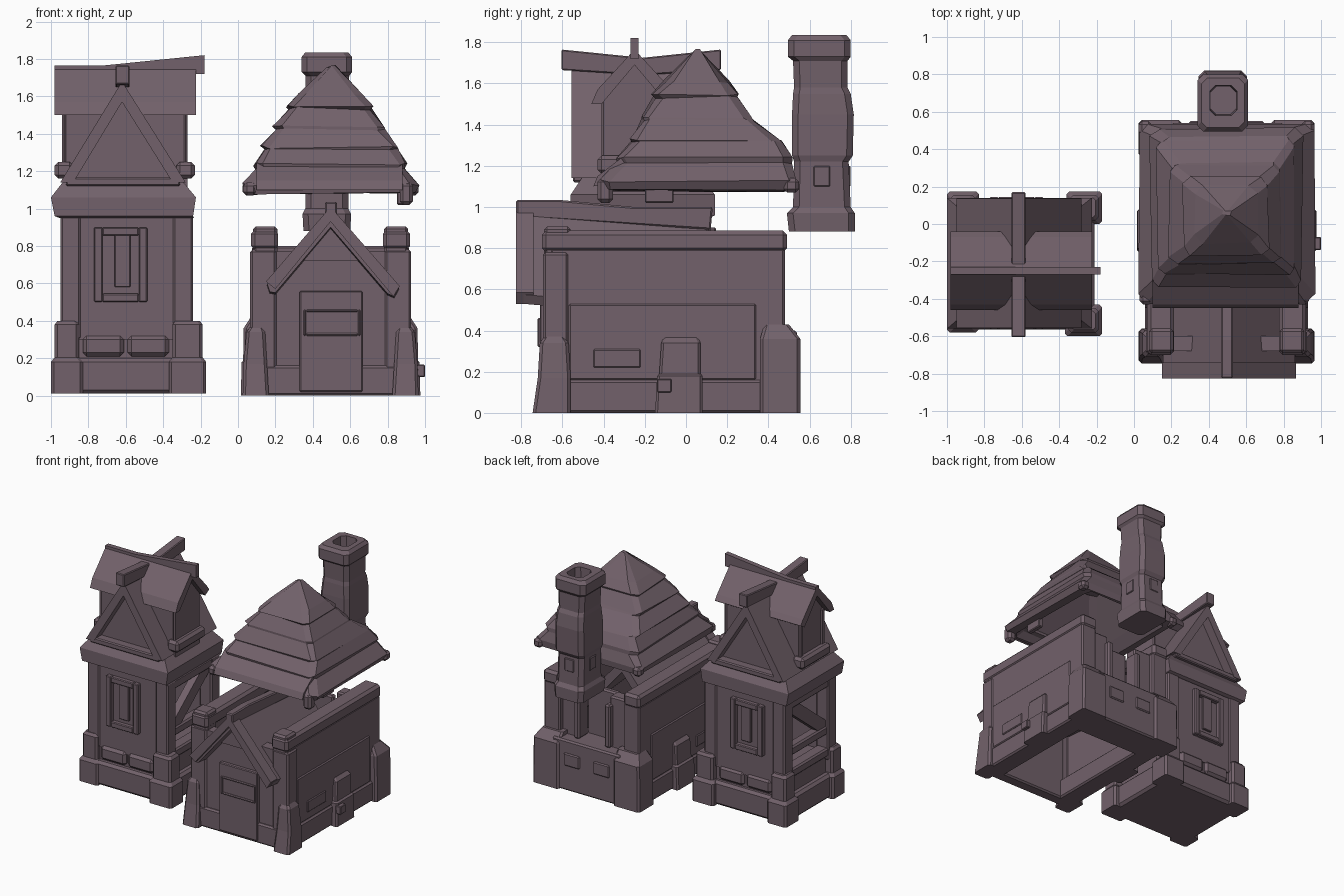
import bpy, bmesh, random
random.seed(4)

mat = bpy.data.materials.new("dusty mauve")
mat.diffuse_color = (0.168, 0.12, 0.145, 1)


def finish(name, bm, bevel=0.0):
    bmesh.ops.recalc_face_normals(bm, faces=bm.faces)
    me = bpy.data.meshes.new(name)
    bm.to_mesh(me)
    bm.free()
    me.materials.append(mat)
    ob = bpy.data.objects.new(name, me)
    bpy.context.collection.objects.link(ob)
    if bevel:
        m = ob.modifiers.new("chamfer", 'BEVEL')
        m.width, m.segments, m.limit_method = bevel, 1, 'ANGLE'
    return ob


def loft(name, rings, cut=0.0, jitter=0.0, bevel=0.0):
    """Stack of rectangles (z, x0, x1, y0, y1), corners cut off by `cut`."""
    bm = bmesh.new()
    loops = []
    for z, x0, x1, y0, y1 in rings:
        c = min(cut, (x1 - x0) * 0.3, (y1 - y0) * 0.3)
        if c > 0:
            pts = [(x0 + c, y0), (x1 - c, y0), (x1, y0 + c), (x1, y1 - c),
                   (x1 - c, y1), (x0 + c, y1), (x0, y1 - c), (x0, y0 + c)]
        else:
            pts = [(x0, y0), (x1, y0), (x1, y1), (x0, y1)]
        j = lambda: random.uniform(-jitter, jitter)
        loops.append([bm.verts.new((x + j(), y + j(), z + j())) for x, y in pts])
    n = len(loops[0])
    for a, b in zip(loops, loops[1:]):
        for i in range(n):
            bm.faces.new((a[i], a[(i + 1) % n], b[(i + 1) % n], b[i]))
    bm.faces.new(loops[0])
    bm.faces.new(loops[-1])
    return finish(name, bm, bevel)


def box(name, x0, x1, y0, y1, z0, z1, bevel=0.012):
    return loft(name, [(z0, x0, x1, y0, y1), (z1, x0, x1, y0, y1)], bevel=bevel)


def prism(name, pts, axis, a0, a1, bevel=0.0, drop=0.0):
    """Extrude a profile: axis 'y' takes (x, z) points, axis 'x' takes (y, z); far end lowered by drop."""
    bm = bmesh.new()
    put = (lambda p, a, d: (p[0], a, p[1] - d)) if axis == 'y' else (lambda p, a, d: (a, p[0], p[1] - d))
    lo = [bm.verts.new(put(p, a0, 0)) for p in pts]
    hi = [bm.verts.new(put(p, a1, drop)) for p in pts]
    n = len(pts)
    for i in range(n):
        bm.faces.new((lo[i], lo[(i + 1) % n], hi[(i + 1) % n], hi[i]))
    bm.faces.new(lo)
    bm.faces.new(hi)
    return finish(name, bm, bevel)


def frame(name, x0, x1, z0, z1, y0, y1, w):
    """Window frame in the xz plane."""
    box(name + "_left", x0, x0 + w, y0, y1, z0, z1, 0.006)
    box(name + "_right", x1 - w, x1, y0, y1, z0, z1, 0.006)
    box(name + "_top", x0 + w, x1 - w, y0, y1, z1 - w, z1, 0.006)
    box(name + "_bottom", x0 + w, x1 - w, y0, y1, z0, z0 + w, 0.006)


# ---------- Tower: stone base ----------
box("tower_foundation", -0.97, -0.21, -0.565, 0.14, 0.01, 0.2, 0.02)
box("tower_base", -0.92, -0.26, -0.52, 0.1, 0.15, 0.36)
for i, (x0, x1, y0, y1) in enumerate([(-1, -0.83, -0.58, -0.42), (-0.37, -0.17, -0.6, -0.43),
                                      (-1, -0.83, 0, 0.175), (-0.36, -0.17, 0, 0.175)]):
    loft(f"tower_corner_stone_{i}", [(0.01, x0, x1, y0, y1), (0.18, x0, x1, y0, y1),
         (0.205, x0 + .02, x1 - .02, y0 + .02, y1 - .02),
         (0.38, x0 + .02, x1 - .02, y0 + .02, y1 - .02),
         (0.4, x0 + .035, x1 - .035, y0 + .035, y1 - .035)], cut=0.015)
for y0, y1 in [(-0.55, -0.5), (0.08, 0.125)]:
    for x in (-0.83, -0.59):
        box("tower_base_block", x, x + 0.22, y0, y1, 0.21, 0.32, 0.02)

# ---------- Tower: walls, open timber sides ----------
for side, y0, y1 in [("front", -0.53, -0.46), ("back", 0.04, 0.11)]:
    box(f"tower_{side}_wall", -0.9, -0.29, y0, y1, 0.3, 0.98, 0)
    yo = (y0 - 0.035, y0 + 0.01) if side == "front" else (y1 - 0.01, y1 + 0.035)
    frame(f"tower_{side}_window", -0.77, -0.485, 0.5, 0.9, *yo, 0.045)
    box(f"tower_{side}_shutter", -0.66, -0.575, yo[0] + .012, yo[1] - .012, 0.58, 0.86, 0.004)
for x0, x1 in [(-0.95, -0.84), (-0.35, -0.24)]:
    for y0, y1 in [(-0.54, -0.43), (0.01, 0.12)]:
        box("tower_post", x0, x1, y0, y1, 0.3, 1.0)
    xm = (x0 + x1) / 2
    box("tower_side_rail", xm - .04, xm + .04, -0.45, 0.03, 0.5, 0.57)
    box("tower_side_sill", xm - .05, xm + .05, -0.45, 0.03, 0.33, 0.4)
    box("tower_side_header", xm - .05, xm + .05, -0.45, 0.03, 0.88, 0.98)
    prism("tower_brace", [(-0.43, 0.55), (-0.36, 0.55), (0.01, 0.84), (0.01, 0.91), (-0.06, 0.91),
                          (-0.43, 0.62)], 'x', xm - .03, xm + .03)

# ---------- Tower: flared eave, steep roof and gables ----------
loft("tower_eave", [(0.95, -0.955, -0.235, -0.54, 0.12), (0.96, -0.98, -0.24, -0.56, 0.14),
     (1.06, -1.0, -0.225, -0.56, 0.14), (1.15, -0.93, -0.3, -0.5, 0.08)])
prism("tower_roof", [(-0.95, 1.14), (-0.62, 1.68), (-0.28, 1.14), (-0.35, 1.14), (-0.62, 1.57),
                     (-0.88, 1.14)], 'y', -0.555, 0.135)
prism("tower_gable", [(-0.9, 1.13), (-0.62, 1.61), (-0.33, 1.13)], 'y', -0.48, 0.06)
for y0, y1 in [(-0.55, -0.47), (0.05, 0.13)]:
    box("tower_gable_sill", -0.92, -0.31, y0, y1, 1.12, 1.165, 0.008)
prism("tower_ridge_beam", [(-0.605, 1.665), (-0.21, 1.64), (0.17, 1.665), (0.17, 1.765),
                           (-0.21, 1.725), (-0.605, 1.765)], 'x', -0.655, -0.58, 0.006)

# ---------- Tower: cross dormer ----------
prism("dormer_wall", [(-0.4, 1.1), (-0.4, 1.52), (-0.25, 1.7), (-0.1, 1.52), (-0.1, 1.1)], 'x', -0.93, -0.27)
prism("dormer_roof", [(-0.46, 1.5), (-0.43, 1.57), (-0.25, 1.765), (-0.07, 1.57), (-0.04, 1.53),
                      (-0.09, 1.5), (-0.25, 1.69), (-0.41, 1.5)], 'x', -0.98, -0.225)
prism("dormer_ridge", [(-0.98, 1.7), (-0.18, 1.72), (-0.18, 1.82), (-0.72, 1.765), (-0.98, 1.765)],
      'y', -0.27, -0.23)
for x0, x1 in [(-0.98, -0.88), (-0.33, -0.23)]:
    box("dormer_sill", x0, x1, -0.43, -0.07, 1.16, 1.25, 0.02)
    box("dormer_panel_frame", x0 + .04, x1 - .04, -0.41, -0.36, 1.2, 1.53)
    box("dormer_panel_frame", x0 + .04, x1 - .04, -0.14, -0.09, 1.2, 1.53)

# ---------- House: base, walls and top rails ----------
box("house_front_base", 0.08, 0.91, -0.7, -0.6, 0, 0.16)
for s in (-1, 1):
    def sx(a, b):
        return sorted((0.495 + s * a, 0.495 + s * b))
    box("house_side_base", *sx(0.27, 0.435), -0.7, 0.5, 0, 0.16)
    box("house_side_wall", *sx(0.32, 0.42), -0.66, 0.46, 0.1, 0.8)
    box("house_wall_strip", *sx(0.4, 0.428), -0.57, 0.34, 0.16, 0.53, 0.008)
    box("house_wall_panel", *sx(0.42, 0.436), -0.45, -0.22, 0.22, 0.31, 0.006)
    box("house_top_rail", *sx(0.28, 0.425), -0.7, 0.49, 0.78, 0.885, 0.02)
    box("house_rail_end", *sx(0.285, 0.415), -0.69, -0.56, 0.74, 0.905, 0.015)
    box("house_front_post", *sx(0.29, 0.43), -0.695, -0.57, 0.1, 0.78)
    box("house_back_post", *sx(0.28, 0.42), 0.37, 0.48, 0.4, 0.8)
    loft("house_front_stone", [(0, *sx(0.33, 0.47), -0.745, -0.56), (0.17, *sx(0.34, 0.465), -0.72, -0.56),
         (0.34, *sx(0.35, 0.45), -0.71, -0.57), (0.37, *sx(0.36, 0.43), -0.69, -0.59)], cut=0.015)
    loft("house_back_pillar", [(0, *sx(0.24, 0.47), 0.36, 0.555), (0.36, *sx(0.24, 0.465), 0.36, 0.555),
         (0.43, *sx(0.24, 0.42), 0.38, 0.5)], cut=0.015)
    loft("house_buttress", [(0, *sx(0.38, 0.48), -0.15, 0.08), (0.18, *sx(0.38, 0.475), -0.14, 0.08),
         (0.19, *sx(0.38, 0.46), -0.13, 0.07), (0.34, *sx(0.38, 0.455), -0.12, 0.07),
         (0.365, *sx(0.38, 0.43), -0.11, 0.06)], cut=0.012)
    # back wall either side of the hearth opening
    box("house_back_wall", *sx(0.13, 0.33), 0.34, 0.44, 0.3, 0.8)
    box("hearth_pier", *sx(0.11, 0.16), 0.36, 0.48, 0.4, 0.74)
    box("house_back_panel", *sx(0.06, 0.2), 0.5, 0.55, 0.2, 0.3, 0.008)
box("house_buttress_stub", 0.93, 1.0, -0.14, -0.07, 0.1, 0.165, 0.005)
box("house_back_base", 0.2, 0.8, 0.26, 0.54, 0, 0.4)
box("hearth_back", 0.36, 0.63, 0.29, 0.34, 0.3, 0.78)

# ---------- House: gabled front ----------
prism("house_front_wall", [(0.2, 0.1), (0.2, 0.77), (0.33, 0.77), (0.495, 0.94), (0.66, 0.77),
                           (0.79, 0.77), (0.79, 0.1)], 'y', -0.68, -0.6)
box("front_panel", 0.33, 0.665, -0.71, -0.66, 0.02, 0.56, 0.006)
frame("front_window", 0.35, 0.655, 0.32, 0.46, -0.722, -0.69, 0.014)
prism("front_gable_board", [(0.33, 0.72), (0.495, 0.92), (0.66, 0.72)], 'y', -0.71, -0.66)
prism("front_roof", [(0.155, 0.6), (0.495, 1.0), (0.86, 0.575), (0.835, 0.53), (0.8, 0.545),
                     (0.495, 0.9), (0.2, 0.55), (0.17, 0.555)], 'y', -0.79, 0.1, drop=0.08)
for pts in ([(0.15, 0.61), (0.495, 1.01), (0.495, 0.93), (0.2, 0.57)],
            [(0.865, 0.585), (0.495, 1.01), (0.495, 0.93), (0.83, 0.53)]):
    prism("front_barge_board", pts, 'y', -0.825, -0.74)
prism("front_ridge_beam", [(-0.825, 0.94), (-0.65, 0.94), (0.12, 0.89), (0.13, 1.0), (-0.25, 1.0),
                           (-0.62, 1.035), (-0.825, 1.035)], 'x', 0.465, 0.53, 0.008)

# ---------- House: floating stepped roof, hollow below ----------
loft("house_roof", [
    (1.42, 0.4, 0.58, 0.0, 0.18), (1.16, 0.17, 0.82, -0.29, 0.43), (1.08, 0.1, 0.88, -0.38, 0.5),
    (1.08, 0.05, 0.94, -0.41, 0.53), (1.13, 0.025, 0.965, -0.42, 0.54), (1.215, 0.1, 0.89, -0.33, 0.515),
    (1.235, 0.09, 0.9, -0.335, 0.515), (1.315, 0.14, 0.85, -0.26, 0.47), (1.33, 0.125, 0.865, -0.27, 0.45),
    (1.42, 0.205, 0.78, -0.21, 0.33), (1.44, 0.19, 0.785, -0.215, 0.32), (1.535, 0.275, 0.71, -0.155, 0.25),
    (1.55, 0.26, 0.72, -0.165, 0.25), (1.61, 0.33, 0.66, -0.1, 0.2), (1.76, 0.475, 0.515, 0.045, 0.075)],
    cut=0.04, jitter=0.009)
for x, y, dz in [(0.065, -0.39, 0.0), (0.9, -0.39, -0.05), (0.06, 0.515, 0.0), (0.93, 0.515, 0.0)]:
    box("roof_corner_tile", x - 0.035, x + 0.035, y - 0.04, y + 0.035, 1.07 + dz, 1.14, 0.018)
box("roof_hanging_tile", 0.85, 0.89, -0.2, -0.06, 1.02, 1.14, 0.006)
prism("roof_front_lip", [(-0.45, 1.1), (-0.43, 1.15), (-0.3, 1.25), (-0.3, 1.13)], 'x', 0.1, 0.88)

# ---------- Chimney ----------
loft("chimney", [
    (0.88, 0.35, 0.6, 0.5, 0.82), (0.97, 0.345, 0.605, 0.49, 0.82), (1.0, 0.36, 0.59, 0.52, 0.8),
    (1.22, 0.36, 0.59, 0.525, 0.79), (1.25, 0.35, 0.6, 0.515, 0.81), (1.45, 0.35, 0.6, 0.515, 0.815),
    (1.55, 0.36, 0.595, 0.52, 0.80), (1.58, 0.365, 0.59, 0.525, 0.785), (1.71, 0.36, 0.595, 0.52, 0.785),
    (1.73, 0.34, 0.61, 0.495, 0.8), (1.81, 0.34, 0.61, 0.495, 0.8), (1.835, 0.36, 0.59, 0.515, 0.78),
    (1.835, 0.405, 0.55, 0.58, 0.74), (1.72, 0.41, 0.545, 0.585, 0.735)], cut=0.03)
for x in (0.36, 0.575):
    box("chimney_brick", x - .008, x + .023, 0.62, 0.7, 1.1, 1.2, 0.005)
box("chimney_back_brick", 0.43, 0.51, 0.77, 0.8, 1.1, 1.2, 0.005)
